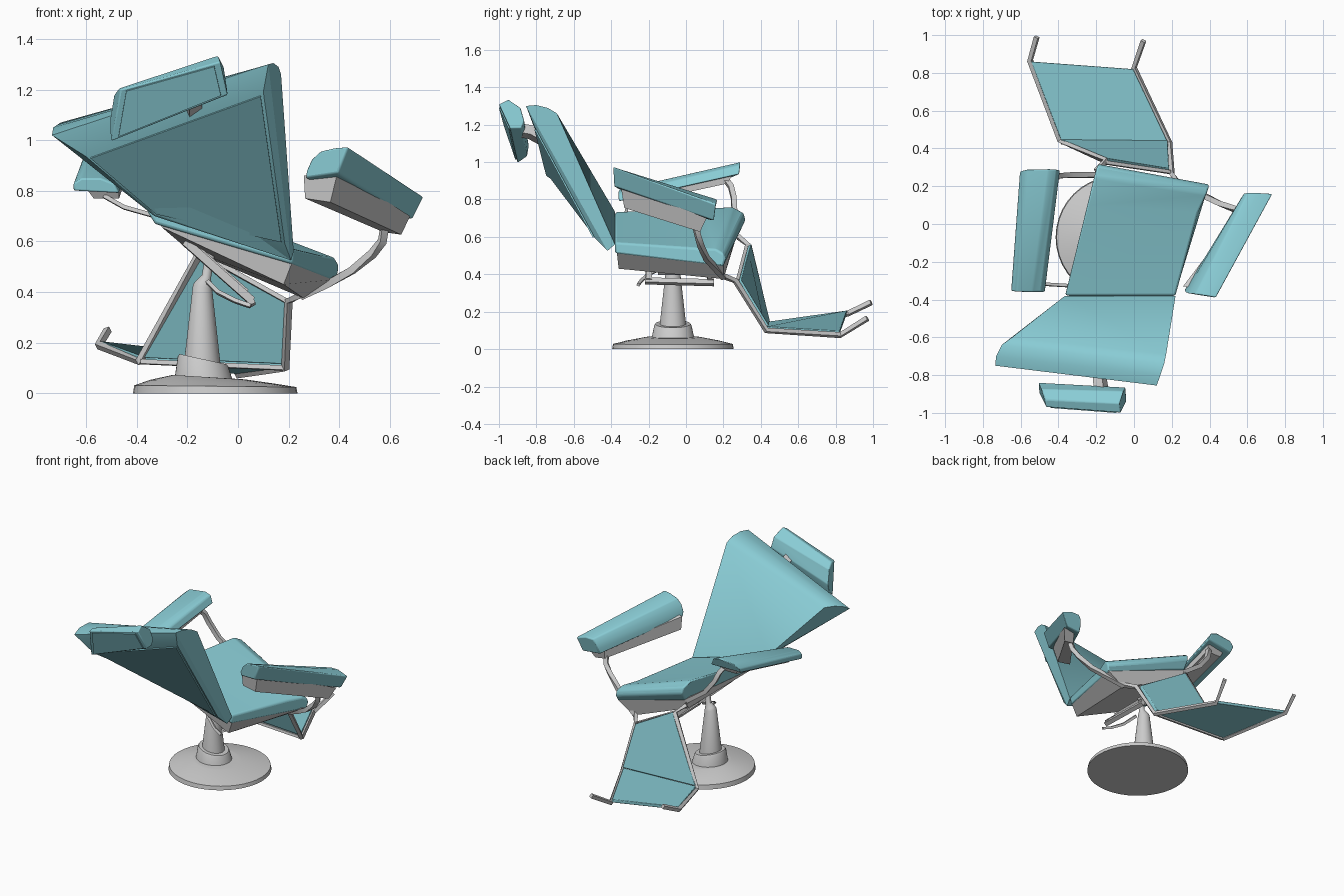
import bpy, bmesh, math
from mathutils import Vector

teal = bpy.data.materials.new("teal_upholstery")
teal.diffuse_color = (0.25, 0.60, 0.66, 1)


def finish(name, bm, mat=None, bevel=0, segs=3):
    bmesh.ops.recalc_face_normals(bm, faces=bm.faces)
    me = bpy.data.meshes.new(name)
    bm.to_mesh(me)
    bm.free()
    ob = bpy.data.objects.new(name, me)
    bpy.context.collection.objects.link(ob)
    if mat:
        me.materials.append(mat)
    if bevel:
        m = ob.modifiers.new("soft_edges", "BEVEL")
        m.width, m.segments, m.limit_method = bevel, segs, "ANGLE"
        m.angle_limit = math.radians(25)
    bpy.context.view_layer.objects.active = ob
    ob.select_set(True)
    bpy.ops.object.shade_smooth_by_angle(angle=math.radians(35))
    ob.select_set(False)
    return ob


def loft(name, rings, mat=None, bevel=0):
    """Join matching outlines and close both ends."""
    bm = bmesh.new()
    vs = [[bm.verts.new(p) for p in r] for r in rings]
    n = len(vs[0])
    for a, b in zip(vs, vs[1:]):
        for i in range(n):
            bm.faces.new((a[i], a[(i + 1) % n], b[(i + 1) % n], b[i]))
    bm.faces.new(vs[0])
    bm.faces.new(vs[-1][::-1])
    return finish(name, bm, mat, bevel)


def slab(name, quad, offset, mat=None, bevel=0):
    return loft(name, [quad, [Vector(p) + Vector(offset) for p in quad]], mat, bevel)


def bar(name, pts, w=0.014):
    """Square bar swept along a path."""
    rings = []
    P = [Vector(p) for p in pts]
    for i, p in enumerate(P):
        t = (P[min(i + 1, len(P) - 1)] - P[max(i - 1, 0)]).normalized()
        s = t.cross(Vector((0.9, 0.1, 0.5))).normalized() * w
        u = t.cross(s).normalized() * w
        rings.append([p + s + u, p - s + u, p - s - u, p + s - u])
    return loft(name, rings)


# Pedestal: leaning rings (centre x, z, radius, slope across x)
def ring(cx, z, r, slope, n=40):
    out = []
    for i in range(n):
        a = 2 * math.pi * i / n
        out.append((cx + r * math.cos(a), -0.07 + r * math.sin(a), z + slope * r * math.cos(a)))
    return out


loft("pedestal_base", [ring(*a) for a in (
    (-.09, 0, .325, 0), (-.09, .028, .32, -.01), (-.10, .045, .25, -.03),
    (-.11, .062, .155, -.06), (-.12, .064, .14, -.06))])
loft("pedestal_collar", [ring(*a) for a in (
    (-.135, .055, .115, -.06), (-.138, .125, .1, -.2), (-.138, .135, .094, -.22))])
loft("pedestal_column", [ring(*a) for a in (
    (-.14, .11, .073, -.2), (-.14, .42, .038, -.25), (-.135, .435, .032, -.3),
    (-.125, .46, .018, -.4), (-.11, .55, .018, -.4))])

# Seat cushion with rolled front, and the pan below
loft("seat_cushion", [
    [(-.33, -.38, .67), (-.37, -.38, .735), (-.25, .1, .755), (-.21, .25, .762),
     (-.195, .31, .73), (-.19, .32, .69), (-.19, .28, .63)],
    [(.215, -.38, .51), (.22, -.38, .57), (.34, .06, .54), (.385, .16, .535),
     (.40, .20, .51), (.40, .21, .48), (.385, .2, .44)]], teal, .012)
loft("seat_pan", [
    [(-.32, -.37, .69), (-.18, .28, .65), (-.2, .26, .57), (-.30, -.36, .655)],
    [(.215, -.37, .52), (.385, .2, .45), (.26, .2, .375), (.18, -.36, .43)]])

# Backrest wedge and the panel on its rear
outer = [(-.735, -.75, 1.02), (.12, -.855, 1.30), (.21, -.42, .525), (-.33, -.42, .70)]
loft("backrest", [
    [outer[3], (-.365, -.38, .735), (-.645, -.60, 1.06), (-.70, -.64, 1.07),
     (-.73, -.70, 1.05), outer[0]],
    [outer[2], (.22, -.38, .56), (.17, -.69, 1.26), (.16, -.74, 1.29),
     (.14, -.80, 1.305), outer[1]]], teal)
panel = [(-.60, -.745, .935), (.10, -.81, 1.19), (.185, -.485, .59), (-.33, -.43, .705)]
loft("backrest_rear_shell", [outer, panel], teal)
c = sum((Vector(p) for p in panel), Vector()) / 4
inner = [c + (Vector(p) - c) * .96 for p in panel]
slab("backrest_rear_panel", inner, (0, -.008, -.004), teal)

# Headrest, rear panel and post
head_l = [(-.50, -.90, .995), (-.505, -.85, 1.03), (-.505, -.84, 1.09),
          (-.49, -.875, 1.18), (-.47, -.93, 1.205), (-.465, -.97, 1.20)]
head_r = [(-.04, -.94, 1.18), (-.045, -.88, 1.18), (-.045, -.865, 1.22),
          (-.055, -.885, 1.29), (-.08, -.95, 1.335), (-.07, -1.0, 1.31)]
loft("headrest", [head_l, head_r], teal, .006)
q = [Vector(p) for p in (head_l[0], head_r[0], head_r[5], head_l[5])]
c = sum(q, Vector()) / 4
slab("headrest_rear_panel", [c + (p - c) * .88 for p in q], (0, -.006, -.003), teal)
bar("headrest_post", [(-.17, -.89, 1.17), (-.18, -.83, 1.16), (-.18, -.72, 1.1)], .028)

# Armrest pads with grey rails
loft("right_armrest_pad", [
    [(.265, -.35, .85), (.27, -.365, .88), (.29, -.37, .925), (.325, -.37, .957),
     (.38, -.38, .97), (.435, -.39, .975), (.395, -.385, .87)],
    [(.57, .13, .69), (.575, .15, .73), (.585, .165, .77), (.60, .165, .80),
     (.66, .165, .80), (.735, .16, .775), (.69, .15, .687)]], teal, .008)
loft("right_armrest_rail", [
    [(.26, -.33, .86), (.395, -.35, .88), (.365, -.33, .755), (.265, -.325, .77)],
    [(.57, .08, .71), (.68, .11, .70), (.645, .075, .627), (.575, .075, .637)]])
loft("left_armrest_pad", [
    [(-.65, -.35, .80), (-.65, -.355, .83), (-.62, -.36, .85), (-.54, -.36, .85),
     (-.49, -.36, .83), (-.47, -.36, .79)],
    [(-.60, .25, .92), (-.605, .28, .955), (-.57, .29, .985), (-.45, .29, 1.0),
     (-.41, .29, .985), (-.39, .285, .935)]], teal, .008)
loft("left_armrest_rail", [
    [(-.60, -.33, .81), (-.47, -.33, .80), (-.47, -.31, .77), (-.57, -.31, .77)],
    [(-.56, .23, .925), (-.42, .25, .935), (-.43, .22, .885), (-.54, .22, .885)]])

# Armrest supports
bar("right_armrest_support", [(.58, .05, .66), (.57, .065, .60), (.53, .08, .55),
                              (.45, .11, .485), (.35, .16, .43), (.25, .2, .385)])
bar("left_armrest_support", [(-.45, .21, .91), (-.425, .24, .87), (-.40, .255, .81),
                             (-.33, .26, .72), (-.19, .26, .62)])
bar("left_rear_support", [(-.53, -.31, .78), (-.45, -.32, .735), (-.29, -.33, .69)], .008)

# Leg panel, foot panel and their side rails ending in prongs
slab("leg_panel", [(-.14, .33, .55), (.185, .275, .36), (.178, .425, .115), (-.385, .43, .14)],
     (.0, .018, .012), teal, .004)
slab("foot_panel", [(-.385, .44, .125), (.178, .435, .10), (-.005, .82, .075), (-.545, .86, .185)],
     (0, 0, .022), teal, .004)
bar("right_leg_rail", [(.25, .2, .39), (.20, .265, .365), (.187, .43, .10),
                       (.0, .825, .075), (.05, .97, .165)], .012)
bar("left_leg_rail", [(-.2, .28, .6), (-.15, .335, .555), (-.39, .44, .125),
                      (-.55, .865, .19), (-.515, .99, .25)], .012)
bar("knee_crossbar", [(-.385, .432, .125), (.18, .43, .1)], .009)
bar("upper_crossbar", [(-.15, .325, .555), (.19, .275, .365)], .009)

# Tilt frame under the seat and its lever
for i, y in enumerate((-.2, .13)):
    bar("tilt_frame_side_%d" % (i + 1), [(-.21, y, .60), (.055, y, .365)], .016)
bar("tilt_frame_low_bar", [(.05, -.22, .365), (.05, .15, .355)], .014)
slab("tilt_frame_plate", [(-.18, -.15, .58), (.03, -.15, .395), (.03, .09, .395), (-.18, .09, .58)],
     (.012, 0, .014))
bar("tilt_lever", [(-.12, -.12, .44), (-.08, -.2, .40), (-.01, -.24, .365), (.05, -.255, .345)], .008)
